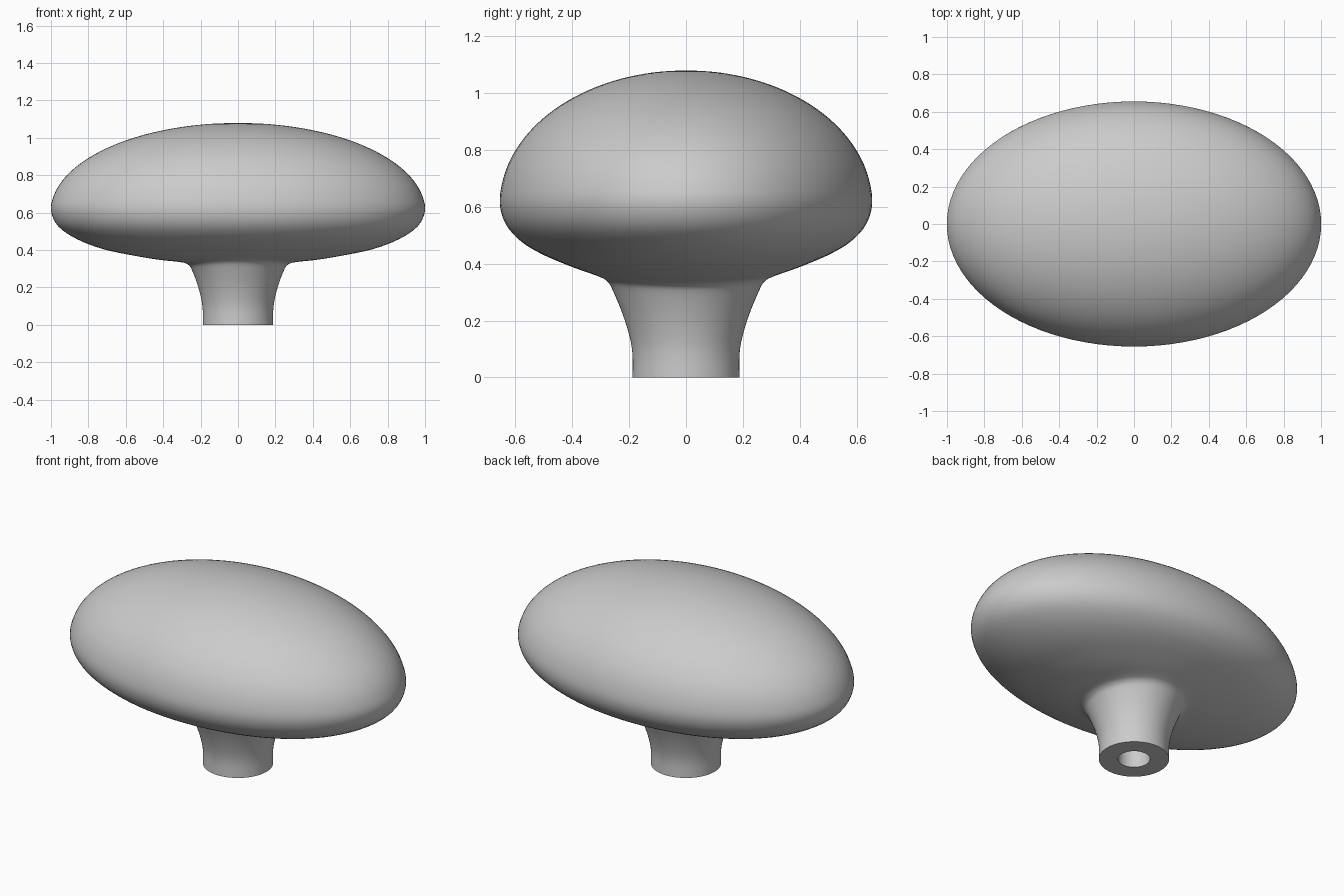
import bpy, bmesh
from math import sin, cos, pi, radians

if "Cube" in bpy.data.objects:
    bpy.data.objects.remove(bpy.data.objects["Cube"])

SEG = 96

# Outer profile: half width in x, half width in y, height on x side, height on y side
outer = [
    (0.188, 0.188, 0.0, 0.0), (0.19, 0.19, 0.10, 0.10), (0.212, 0.215, 0.20, 0.20),
    (0.247, 0.255, 0.295, 0.30), (0.27, 0.277, 0.324, 0.338), (0.31, 0.31, 0.336, 0.356),
    (0.42, 0.37, 0.348, 0.377), (0.56, 0.43, 0.371, 0.400), (0.72, 0.51, 0.405, 0.435),
    (0.86, 0.58, 0.458, 0.478), (0.96, 0.633, 0.526, 0.537), (1.0, 0.655, 0.61, 0.61),
]
# Domed top
for d in range(10, 90, 10):
    t = radians(d)
    outer.append((cos(t), 0.655 * cos(t), 0.61 + 0.47 * sin(t), 0.61 + 0.47 * sin(t)))
outer.append((0.02, 0.0131, 1.08, 1.08))


def smooth(points, steps=4):
    """Catmull-Rom interpolation of profile rows."""
    p = [points[0]] + points + [points[-1]]
    out = []
    for i in range(1, len(p) - 2):
        for s in range(steps):
            t = s / steps
            out.append(tuple(
                0.5 * (2 * b + (c - a) * t + (2 * a - 5 * b + 4 * c - d) * t * t
                       + (3 * b - a - 3 * c + d) * t ** 3)
                for a, b, c, d in zip(*p[i - 1:i + 3])))
    return out + [points[-1]]


# Screw hole first, then base face, stem, head
rows = [(0.086, 0.086, 0.35, 0.35), (0.086, 0.086, 0.0, 0.0)] + smooth(outer)

bm = bmesh.new()
rings = []
for a, b, zx, zy in rows:
    ring = []
    for k in range(SEG):
        t = 2 * pi * k / SEG
        ring.append(bm.verts.new((a * cos(t), b * sin(t), zx * cos(t) ** 2 + zy * sin(t) ** 2)))
    rings.append(ring)
for r, s in zip(rings, rings[1:]):
    for k in range(SEG):
        n = (k + 1) % SEG
        bm.faces.new((r[k], r[n], s[n], s[k]))
bm.faces.new(rings[0])
bm.faces.new(rings[-1])
bmesh.ops.recalc_face_normals(bm, faces=bm.faces)

mesh = bpy.data.meshes.new("oval_knob")
bm.to_mesh(mesh)
bm.free()
knob = bpy.data.objects.new("oval_knob", mesh)
bpy.context.collection.objects.link(knob)
bpy.context.view_layer.objects.active = knob
knob.select_set(True)
bpy.ops.object.shade_smooth_by_angle(angle=radians(40))
